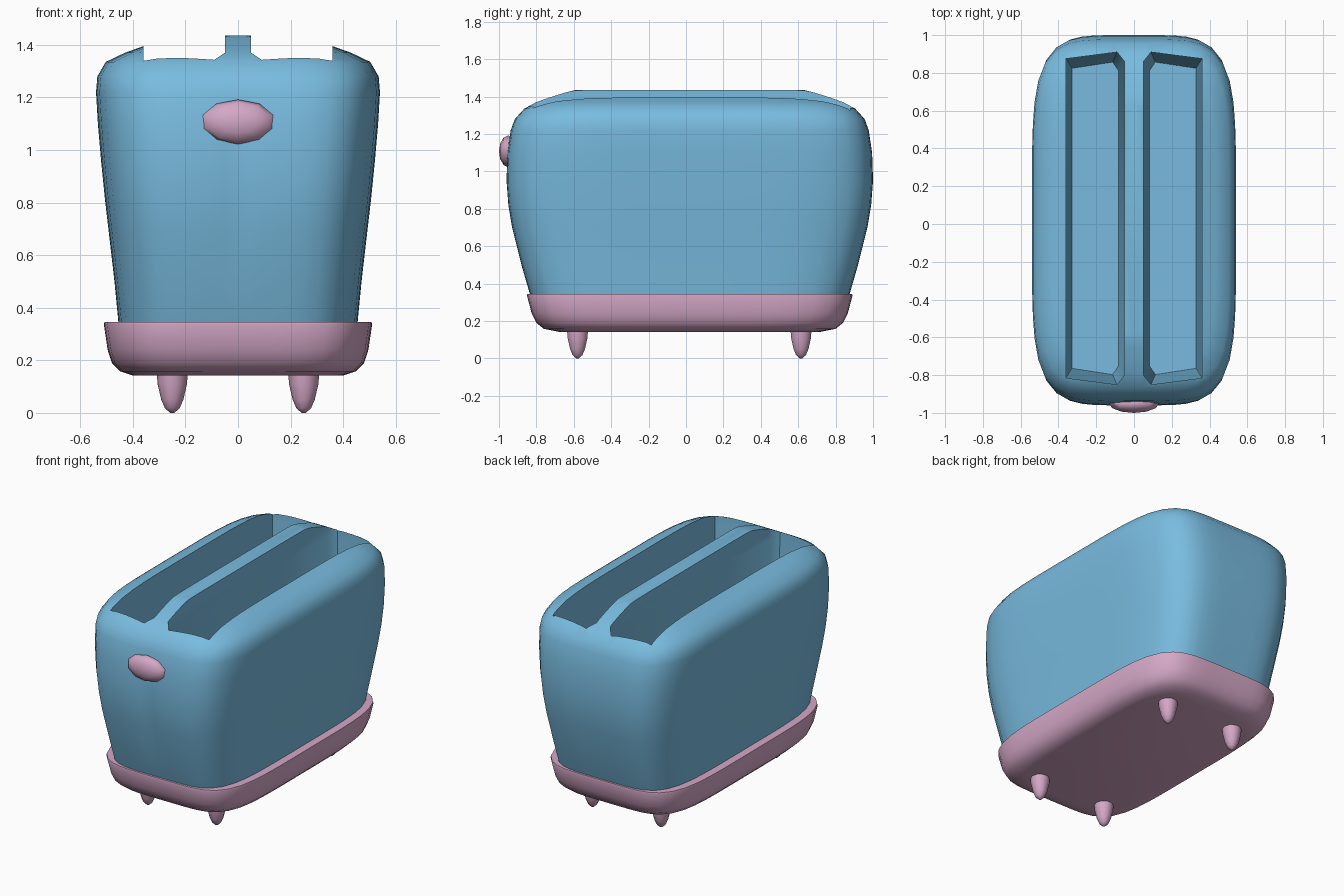
import bpy, bmesh, math
from mathutils import Matrix

if "Cube" in bpy.data.objects:
    bpy.data.objects.remove(bpy.data.objects["Cube"])


def material(name, rgb):
    m = bpy.data.materials.new(name)
    m.diffuse_color = (*rgb, 1.0)
    m.use_nodes = True
    m.node_tree.nodes["Principled BSDF"].inputs["Base Color"].default_value = m.diffuse_color
    return m


BLUE = material("sky blue enamel", (0.19, 0.50, 0.74))
PINK = material("soft pink", (0.66, 0.39, 0.57))


def finish(name, bm, mat):
    bmesh.ops.recalc_face_normals(bm, faces=bm.faces)
    me = bpy.data.meshes.new(name)
    bm.to_mesh(me)
    bm.free()
    ob = bpy.data.objects.new(name, me)
    bpy.context.collection.objects.link(ob)
    me.materials.append(mat)
    return ob


def select(ob):
    bpy.ops.object.select_all(action='DESELECT')
    ob.select_set(True)
    bpy.context.view_layer.objects.active = ob


def smooth(ob, angle=40):
    select(ob)
    bpy.ops.object.shade_smooth_by_angle(angle=math.radians(angle))


def skin(rings):
    """Join a stack of equal point rings into a closed solid."""
    bm = bmesh.new()
    loops = [[bm.verts.new(p) for p in r] for r in rings]
    n = len(loops[0])
    for a, b in zip(loops, loops[1:]):
        for i in range(n):
            j = (i + 1) % n
            bm.faces.new((a[i], a[j], b[j], b[i]))
    bm.faces.new(loops[0][::-1])
    bm.faces.new(loops[-1])
    return bm


def oval(z, w, l, count=64, power=5, cx=0.0, cy=0.02):
    """Squarish oval with half width w and half length l."""
    pts = []
    for i in range(count):
        t = math.tau * i / count
        c, s = math.cos(t), math.sin(t)
        r = (abs(c) ** power + abs(s) ** power) ** (-1 / power)
        pts.append((cx + w * r * c, cy + l * r * s, z))
    return pts


# Body shell: height, half width, half length
profile = [(0.30, 0.45, 0.84), (0.345, 0.455, 0.855), (0.50, 0.47, 0.90),
           (0.70, 0.493, 0.95), (0.82, 0.507, 0.97), (0.95, 0.52, 0.98),
           (1.10, 0.533, 0.975), (1.22, 0.54, 0.957), (1.28, 0.535, 0.935),
           (1.335, 0.503, 0.885), (1.37, 0.43, 0.82), (1.395, 0.36, 0.75),
           (1.42, 0.20, 0.67), (1.435, 0.05, 0.61)]
rings = []
for z, w, l in profile:
    ring = oval(z, w, l)
    if 0.65 < z < 1.15:  # shallow lever channel down the front
        ring = [(x, y + (0.012 * math.exp(-(x / 0.05) ** 2) if y < 0 else 0), h)
                for x, y, h in ring]
    rings.append(ring)
body = finish("body", skin(rings), BLUE)

# Two bread slots, slightly tapered, cut into the body
outline = [(0.05, -0.80), (0.09, -0.85), (0.36, -0.815),
           (0.36, 0.875), (0.09, 0.91), (0.05, 0.86)]
for side in (-1, 1):
    def level(z, k):
        return [(side * (0.205 + (x - 0.205) * k), 0.03 + (y - 0.03) * (0.7 + 0.3 * k), z)
                for x, y in outline]
    cutter = finish("slot_cutter", skin([level(0.55, 0.8), level(1.30, 1.0),
                                         level(1.60, 1.0)]), BLUE)
    cutter.hide_render = True
    mod = body.modifiers.new("slot", 'BOOLEAN')
    mod.operation = 'DIFFERENCE'
    mod.solver = 'EXACT'
    mod.object = cutter
    select(body)
    bpy.ops.object.modifier_apply(modifier=mod.name)
    bpy.data.objects.remove(cutter)
smooth(body)

# Base tray with rounded underside
base_profile = [(0.142, 0.40, 0.70), (0.158, 0.448, 0.78), (0.19, 0.48, 0.82),
                (0.24, 0.496, 0.845), (0.335, 0.51, 0.87), (0.345, 0.508, 0.868)]
base = finish("base", skin([oval(*p) for p in base_profile]), PINK)
smooth(base)

# Four tapered feet
for fx, side in ((-0.25, "left"), (0.25, "right")):
    for fy, end in ((-0.58, "front"), (0.615, "back")):
        foot = finish(f"{end}_{side}_foot",
                      skin([oval(z, r, r, 10, 2, fx, fy) for z, r in
                            ((0.0, 0.008), (0.018, 0.028), (0.05, 0.042),
                             (0.11, 0.056), (0.17, 0.06))]), PINK)
        smooth(foot, 60)

# Lever knob on the front
bm = bmesh.new()
bmesh.ops.create_uvsphere(bm, u_segments=10, v_segments=6, radius=1)
bmesh.ops.transform(bm, verts=bm.verts, matrix=Matrix.Translation((0, -0.95, 1.107))
                    @ Matrix.Diagonal((0.14, 0.05, 0.085, 1))
                    @ Matrix.Rotation(math.radians(90), 4, 'X'))
knob = finish("lever_knob", bm, PINK)
smooth(knob, 50)
